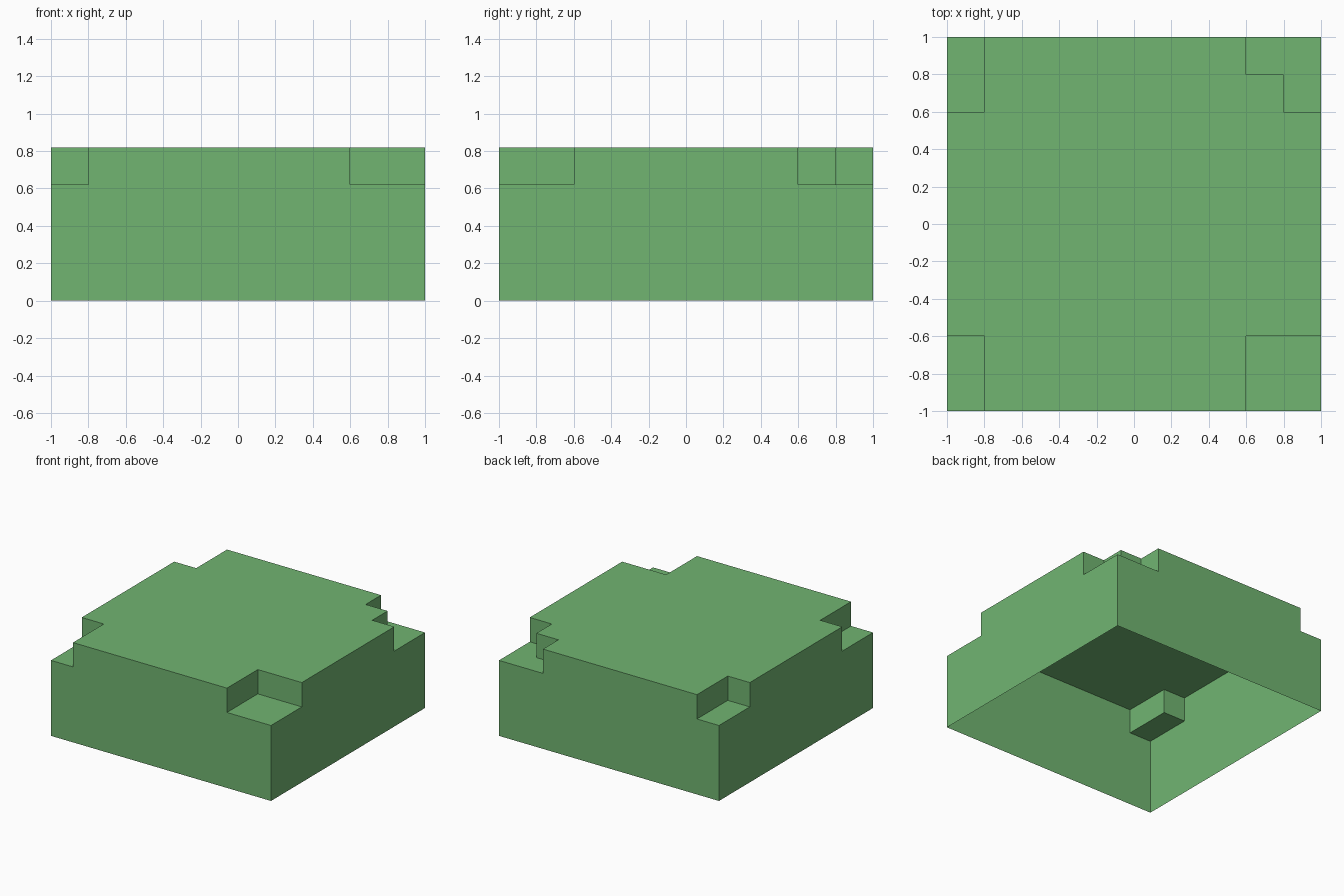
import bpy
import bmesh
import math

cube = bpy.data.objects.get("Cube")
if cube:
    bpy.data.objects.remove(cube, do_unlink=True)

LEDGE, TOP = 0.62, 0.82
GRID = [-1, -0.8, -0.6, 0.6, 0.8, 1]

# Corner notches: x range and y range
NOTCHES = [
    (0.6, 1, -1, -0.6),      # front left
    (-1, -0.8, -1, -0.6),    # front right
    (-1, -0.8, 0.6, 1),      # back right
    (0.6, 1, 0.8, 1),        # back left, stepped
    (0.8, 1, 0.6, 1),
]


def height(x, y):
    """Surface height at a point; zero outside the block."""
    if max(abs(x), abs(y)) > 1:
        return 0
    cut = any(a < x < b and c < y < d for a, b, c, d in NOTCHES)
    return LEDGE if cut else TOP


bm = bmesh.new()


def face(*points):
    bm.faces.new([bm.verts.new(p) for p in points])


def wall(p, q, low, high):
    """Vertical wall from p to q, split at the ledge height."""
    levels = [z for z in (0, LEDGE, TOP) if low <= z <= high]
    for a, b in zip(levels, levels[1:]):
        face((*p, a), (*q, a), (*q, b), (*p, b))


# Top, ledges, risers and outer walls; the underside stays open
spans = list(zip(GRID, GRID[1:]))
for x0, x1 in spans:
    for y0, y1 in spans:
        cx, cy = (x0 + x1) / 2, (y0 + y1) / 2
        h = height(cx, cy)
        ring = [(x0, y0), (x1, y0), (x1, y1), (x0, y1)]
        face(*[(*p, h) for p in ring])
        beyond = [(cx, y0 - 0.01), (x1 + 0.01, cy), (cx, y1 + 0.01), (x0 - 0.01, cy)]
        for i, spot in enumerate(beyond):
            low = height(*spot)
            if low < h:
                wall(ring[i], ring[(i + 1) % 4], low, h)

# Merge into one clean shell
bmesh.ops.remove_doubles(bm, verts=bm.verts, dist=0.001)
bmesh.ops.dissolve_limit(bm, angle_limit=math.radians(1), verts=bm.verts, edges=bm.edges)

mesh = bpy.data.meshes.new("notched_block")
bm.to_mesh(mesh)
bm.free()
block = bpy.data.objects.new("notched_block", mesh)
bpy.context.collection.objects.link(block)

# Leaf green
green = bpy.data.materials.new("leaf_green")
green.use_nodes = True
color = (0.165, 0.46, 0.167, 1)
green.diffuse_color = color
green.node_tree.nodes["Principled BSDF"].inputs["Base Color"].default_value = color
mesh.materials.append(green)
